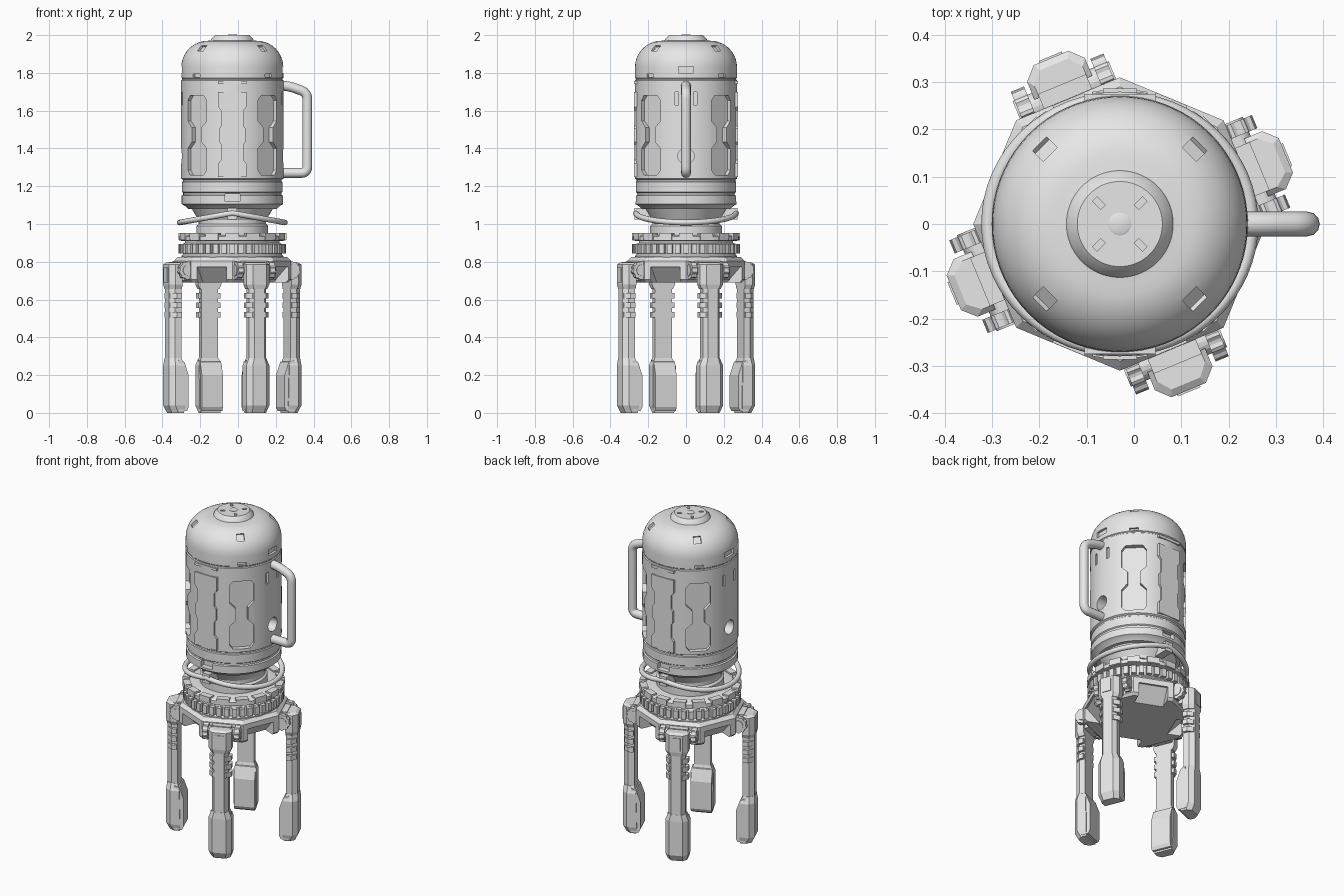
import bpy, bmesh
from math import cos, sin, pi, radians
from mathutils import Matrix, Vector

if "Cube" in bpy.data.objects:
    bpy.data.objects.remove(bpy.data.objects["Cube"])

grey = bpy.data.materials.new("plain grey")
grey.use_nodes = True
grey.diffuse_color = (0.8, 0.8, 0.8, 1)
grey.node_tree.nodes["Principled BSDF"].inputs["Base Color"].default_value = (0.8, 0.8, 0.8, 1)

AXIS_X = -0.03          # the canister axis sits a little off centre


def radial(deg):
    """Local x points outward, y runs sideways, z is up."""
    return Matrix.Translation((AXIS_X, 0, 0)) @ Matrix.Rotation(radians(deg), 4, 'Z')


def loft(bm, sections, matrix):
    """Skin a closed solid through loops of 3D points."""
    rings = [[bm.verts.new(matrix @ Vector(p)) for p in s] for s in sections]
    n = len(rings[0])
    for a, b in zip(rings, rings[1:]):
        for i in range(n):
            j = (i + 1) % n
            bm.faces.new((a[i], a[j], b[j], b[i]))
    bm.faces.new(rings[0][::-1])
    bm.faces.new(rings[-1])


def prism(bm, outline, lo, hi, axis, matrix):
    """Extrude a 2D outline along the x, y or z axis."""
    put = {'x': lambda p, h: (h, p[0], p[1]),
           'y': lambda p, h: (p[0], h, p[1]),
           'z': lambda p, h: (p[0], p[1], h)}[axis]
    loft(bm, [[put(p, h) for p in outline] for h in (lo, hi)], matrix)


def box(bm, x, y, z, matrix):
    prism(bm, [(x[0], y[0]), (x[1], y[0]), (x[1], y[1]), (x[0], y[1])], z[0], z[1], 'z', matrix)


def disc(r, n, turn=0.0):
    return [(r * cos(2 * pi * (i + turn) / n), r * sin(2 * pi * (i + turn) / n)) for i in range(n)]


def lathe(bm, profile, n=72, turn=0.0):
    loft(bm, [[(x, y, z) for x, y in disc(r, n, turn)] for r, z in profile], radial(0))


def activate(ob):
    bpy.ops.object.select_all(action='DESELECT')
    ob.select_set(True)
    bpy.context.view_layer.objects.active = ob


def make(name, bm, cutter=None, smooth=True):
    bmesh.ops.recalc_face_normals(bm, faces=bm.faces)
    mesh = bpy.data.meshes.new(name)
    bm.to_mesh(mesh)
    bm.free()
    mesh.materials.append(grey)
    ob = bpy.data.objects.new(name, mesh)
    bpy.context.collection.objects.link(ob)
    activate(ob)
    if cutter:
        mod = ob.modifiers.new("cut", 'BOOLEAN')
        mod.operation, mod.solver, mod.object = 'DIFFERENCE', 'EXACT', cutter
        bpy.ops.object.modifier_apply(modifier=mod.name)
        bpy.data.objects.remove(cutter)
    if smooth:
        bpy.ops.object.shade_smooth_by_angle(angle=radians(30))
    return ob


def helper(name, bm):
    ob = make(name, bm, smooth=False)
    ob.hide_render = True
    return ob


def tube(name, points, radius, cyclic=False):
    cu = bpy.data.curves.new(name, 'CURVE')
    cu.dimensions, cu.bevel_depth, cu.bevel_resolution = '3D', radius, 4
    cu.use_fill_caps = True
    sp = cu.splines.new('POLY')
    sp.points.add(len(points) - 1)
    for p, co in zip(sp.points, points):
        p.co = (*co, 1)
    sp.use_cyclic_u = cyclic
    cu.materials.append(grey)
    ob = bpy.data.objects.new(name, cu)
    bpy.context.collection.objects.link(ob)
    activate(ob)
    bpy.ops.object.convert(target='MESH')
    bpy.ops.object.shade_smooth_by_angle(angle=radians(50))


# Cutters: windows, dome sockets, slots, side holes, notches
bm = bmesh.new()
half = [(0.05, 1.26), (0.07, 1.285), (0.07, 1.40), (0.035, 1.435),
        (0.035, 1.51), (0.07, 1.545), (0.07, 1.655), (0.05, 1.68)]
window = half + [(-y, z) for y, z in reversed(half)]
normal, along = Vector((0.68, 0.73)), Vector((-0.73, 0.68))
spot = Vector((0.226, 1.933))
for k in range(4):
    m = radial(45 + 90 * k)
    prism(bm, window, 0.24, 0.32, 'x', m)
    socket = [spot + normal * a + along * b
              for a, b in ((-0.015, -0.022), (0.03, -0.022), (0.03, 0.022), (-0.015, 0.022))]
    prism(bm, socket, -0.021, 0.021, 'y', m)
    box(bm, (0.255, 0.3), (-0.025, 0.025), (1.777, 1.793), m)
    box(bm, (0.05, 0.075), (-0.007, 0.007), (1.99, 2.02), m)
for k in range(2):
    side, front = radial(180 * k), radial(90 + 180 * k)
    prism(bm, [(y, z + 1.36) for y, z in disc(0.043, 24)], 0.2, 0.32, 'x', side)
    box(bm, (0.255, 0.3), (-0.04, 0.04), (1.80, 1.835), side)
    for y in (-0.05, 0.05):
        box(bm, (0.255, 0.3), (y - 0.009, y + 0.009), (1.63, 1.70), side)
    box(bm, (0.235, 0.3), (-0.04, 0.04), (1.118, 1.158), front)
cuts = helper("body_cutter", bm)

# Canister body with dome and lid
bm = bmesh.new()
profile = [(0.17, 0.93), (0.19, 0.94), (0.19, 0.99), (0.178, 1.0), (0.178, 1.02), (0.215, 1.08),
           (0.235, 1.08), (0.25, 1.095), (0.268, 1.105), (0.268, 1.15), (0.26, 1.154),
           (0.26, 1.165), (0.266, 1.17), (0.266, 1.222), (0.261, 1.226), (0.261, 1.234),
           (0.271, 1.24), (0.271, 1.76), (0.266, 1.764), (0.266, 1.77), (0.27, 1.774)]
profile += [(0.13 + 0.14 * cos(i * pi / 20), 1.83 + 0.14 * sin(i * pi / 20)) for i in range(11)]
profile += [(0.113, 1.972), (0.11, 1.98), (0.09, 2.0)]
lathe(bm, profile)
make("canister_body", bm, cuts)

# Lid button
bm = bmesh.new()
lathe(bm, [(0.024, 1.99), (0.024, 2.002), (0.02, 2.004)], 24)
make("lid_button", bm)

# Notched plates down the front and back
for k, name in enumerate(("back_plate", "front_plate")):
    bm = bmesh.new()
    edge = [(0.075, 1.25), (0.075, 1.32), (0.058, 1.34), (0.058, 1.42), (0.07, 1.435),
            (0.07, 1.505), (0.058, 1.52), (0.058, 1.60), (0.075, 1.62), (0.075, 1.70)]
    m = radial(90 + 180 * k)
    prism(bm, edge + [(-y, z) for y, z in reversed(edge)], 0.24, 0.275, 'x', m)
    box(bm, (0.24, 0.275), (-0.075, 0.075), (1.742, 1.758), m)
    make(name, bm, smooth=False)

# Side handle with rounded corners
corners = [Vector(p) for p in ((0.2, 0, 1.735), (0.27, 0, 1.73), (0.367, 0, 1.695),
                               (0.367, 0, 1.27), (0.2, 0, 1.27))]
path = [corners[0]]
for a, b, c in zip(corners, corners[1:], corners[2:]):
    p, q = b + (a - b).normalized() * 0.035, b + (c - b).normalized() * 0.035
    for i in range(7):
        t = i / 6
        path.append(p * (1 - t) ** 2 + b * 2 * t * (1 - t) + q * t ** 2)
tube("handle", path + [corners[-1]], 0.026)

# Hose looped around the neck, and its clips
ring = [2 * pi * i / 64 for i in range(64)]
tube("neck_hose", [(AXIS_X + 0.278 * cos(a), 0.265 * sin(a), 1.058 - 0.05 * abs(cos(a)))
                   for a in ring], 0.015, True)
bm = bmesh.new()
for k in range(2):
    box(bm, (0.16, 0.272), (-0.025, 0.025), (1.025, 1.085), radial(90 + 180 * k))
make("hose_clips", bm, smooth=False)

# Lugged collar and toothed ring under the neck
bm = bmesh.new()
lathe(bm, [(0.27, 0.80), (0.27, 0.83), (0.262, 0.84), (0.262, 0.895), (0.25, 0.90), (0.25, 0.91),
           (0.282, 0.912), (0.282, 0.935), (0.27, 0.942), (0.20, 0.945)])
for k in range(16):
    box(bm, (0.245, 0.286), (-0.036, 0.036), (0.915, 0.952), radial(22.5 * k))
for k in range(40):
    box(bm, (0.25, 0.285), (-0.014, 0.014), (0.843, 0.893), radial(9 * k))
make("toothed_collar", bm)

# Eight-sided hub with sloped recesses between the legs
bm = bmesh.new()
for k in range(4):
    m = radial(67.5 + 90 * k)
    prism(bm, [(0.33, 0.67), (0.33, 0.772), (0.275, 0.772), (0.18, 0.67)], -0.085, 0.085, 'y', m)
cuts = helper("hub_cutter", bm)
bm = bmesh.new()
lathe(bm, [(0.295, 0.69), (0.31, 0.705), (0.31, 0.805), (0.29, 0.825)], 8)
make("hub", bm, cuts, smooth=False)


def leg_section(outer, wide, inner, z):
    """Leg cross-section with chamfered outer corners."""
    return [(inner, -wide, z), (outer - 0.027, -wide, z), (outer, 0.6 * -wide, z),
            (outer, 0.6 * wide, z), (outer - 0.027, wide, z), (inner, wide, z)]


# Four legs: shaft, head, ribs, foot, hinge and ribbed knobs
for k, name in enumerate(("back_left", "back_right", "front_right", "front_left")):
    m = radial(22.5 + 90 * k)
    bm = bmesh.new()
    loft(bm, [leg_section(0.375, 0.048, 0.312, z) for z in (0.2, 0.75)], m)
    loft(bm, [leg_section(0.375, 0.055, 0.312, 0.655), leg_section(0.38, 0.066, 0.312, 0.68),
              leg_section(0.38, 0.066, 0.312, 0.785), leg_section(0.365, 0.055, 0.312, 0.795)], m)
    for z in (0.505, 0.555, 0.605):
        loft(bm, [leg_section(0.372, 0.064, 0.315, h) for h in (z, z + 0.03)], m)
    loft(bm, [leg_section(0.36, 0.055, 0.30, 0), leg_section(0.38, 0.066, 0.295, 0.04),
              leg_section(0.38, 0.066, 0.30, 0.25), leg_section(0.376, 0.05, 0.312, 0.29)], m)
    prism(bm, [(0.33, 0.01), (0.285, 0.01), (0.275, 0.03), (0.275, 0.2), (0.30, 0.27), (0.33, 0.28)],
          -0.06, 0.06, 'y', m)
    box(bm, (0.36, 0.384), (-0.026, 0.026), (0.69, 0.77), m)
    make(name + "_leg", bm, smooth=False)

    bm = bmesh.new()
    box(bm, (0.24, 0.32), (-0.055, 0.055), (0.70, 0.80), m)
    gear = [((0.05 if i // 2 % 2 else 0.045) * cos(2 * pi * i / 40) + 0.297,
             (0.05 if i // 2 % 2 else 0.045) * sin(2 * pi * i / 40) + 0.755) for i in range(40)]
    for s in (-1, 1):
        prism(bm, gear, s * 0.076, s * 0.106, 'y', m)
    prism(bm, [(x + 0.297, z + 0.755) for x, z in disc(0.03, 20)], -0.11, 0.11, 'y', m)
    make(name + "_hinge", bm, smooth=False)
